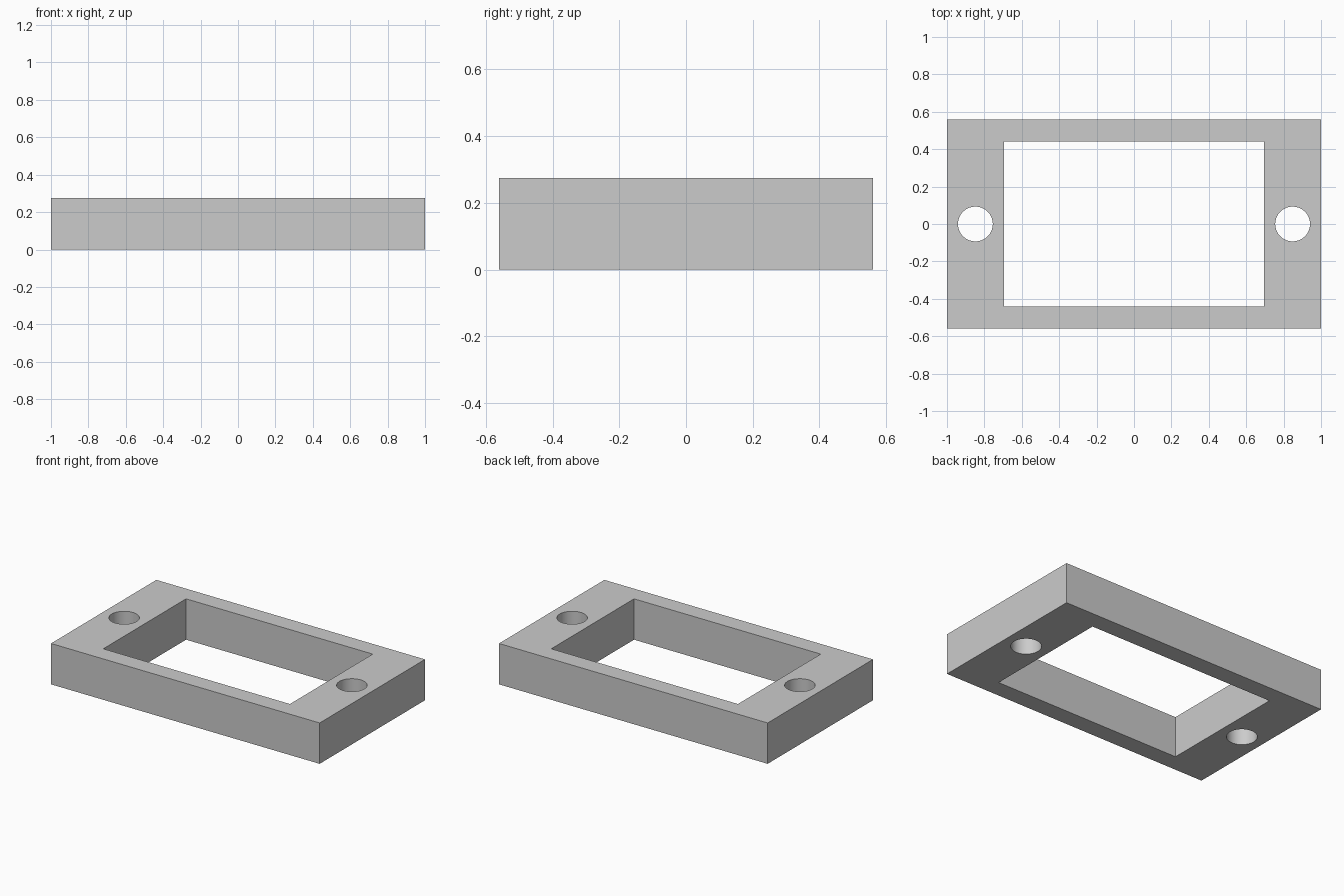
import bpy
import math

if "Cube" in bpy.data.objects:
    bpy.data.objects.remove(bpy.data.objects["Cube"], do_unlink=True)

HEIGHT = 0.275

grey = bpy.data.materials.new("plain grey")
grey.use_nodes = True
colour = (0.6, 0.6, 0.6, 1)
grey.diffuse_color = colour
grey.node_tree.nodes["Principled BSDF"].inputs["Base Color"].default_value = colour


def block(name, width, depth, height):
    bpy.ops.mesh.primitive_cube_add(size=1, location=(0, 0, HEIGHT / 2))
    obj = bpy.context.object
    obj.name = name
    obj.scale = (width, depth, height)
    bpy.ops.object.transform_apply(location=False, rotation=False, scale=True)
    obj.data.materials.append(grey)
    return obj


# Solid rectangular plate
frame = block("mounting_frame", 2, 1.12, HEIGHT)

# Cutters: central window and a screw hole at each end
cutters = [block("window_cutter", 1.39, 0.88, 1)]
for side, x in (("left", 0.848), ("right", -0.848)):
    bpy.ops.mesh.primitive_cylinder_add(
        vertices=64, radius=0.093, depth=1, location=(x, 0, HEIGHT / 2))
    hole = bpy.context.object
    hole.name = side + "_hole_cutter"
    hole.data.materials.append(grey)
    cutters.append(hole)

bpy.ops.object.select_all(action="DESELECT")
frame.select_set(True)
bpy.context.view_layer.objects.active = frame
for cutter in cutters:
    cut = frame.modifiers.new(cutter.name, "BOOLEAN")
    cut.operation = "DIFFERENCE"
    cut.solver = "EXACT"
    cut.object = cutter
    bpy.ops.object.modifier_apply(modifier=cut.name)
    bpy.data.objects.remove(cutter, do_unlink=True)

# Smooth hole walls, sharp box edges
bpy.ops.object.shade_smooth_by_angle(angle=math.radians(30))
